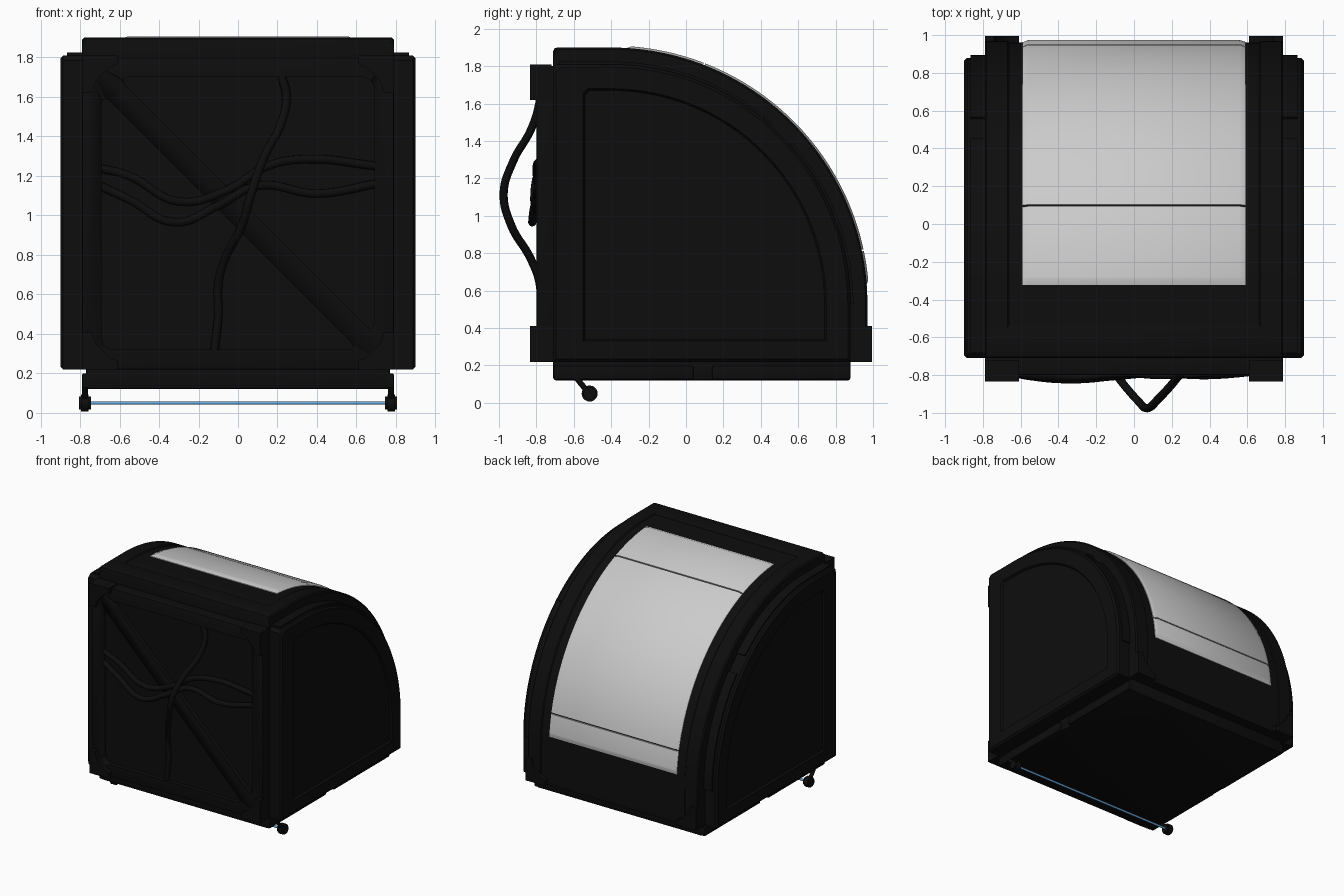
import bpy, bmesh
from math import sin, cos, radians
from mathutils import Vector

cube = bpy.data.objects.get("Cube")
if cube:
    bpy.data.objects.remove(cube)


def material(name, rgb):
    m = bpy.data.materials.new(name)
    m.use_nodes = True
    m.diffuse_color = (*rgb, 1)
    m.node_tree.nodes["Principled BSDF"].inputs["Base Color"].default_value = (*rgb, 1)
    return m


BLACK = material("black", (0.004, 0.004, 0.004))
PALE = material("pale grey", (0.6, 0.6, 0.6))
BLUE = material("light blue", (0.13, 0.38, 0.7))
CY, CZ = -0.4, 0.53          # centre of the rounded back
FLOOR = 0.22
SIDES = (("left", 1), ("right", -1))


def finish(name, bm, mat):
    bmesh.ops.recalc_face_normals(bm, faces=bm.faces)
    me = bpy.data.meshes.new(name)
    bm.to_mesh(me)
    bm.free()
    me.materials.append(mat)
    ob = bpy.data.objects.new(name, me)
    bpy.context.collection.objects.link(ob)
    bpy.ops.object.select_all(action='DESELECT')
    ob.select_set(True)
    bpy.context.view_layer.objects.active = ob
    bpy.ops.object.shade_smooth_by_angle(angle=radians(35))
    return ob


def loft(name, loops, axis="x", mat=BLACK):
    """Skin profiles of equal length, each given with its place on the axis."""
    bm = bmesh.new()
    rings = []
    for pts, d in loops:
        rings.append([bm.verts.new((d, a, b) if axis == "x" else (a, d, b)) for a, b in pts])
    for r, q in zip(rings, rings[1:]):
        for i in range(len(r)):
            j = (i + 1) % len(r)
            bm.faces.new((r[i], r[j], q[j], q[i]))
    bm.faces.new(rings[0])
    bm.faces.new(rings[-1])
    return finish(name, bm, mat)


def box(name, lo, hi, bevel=0.012, mat=BLACK):
    bm = bmesh.new()
    bmesh.ops.create_cube(bm, size=1)
    for v in bm.verts:
        v.co = [l + (c + 0.5) * (h - l) for c, l, h in zip(v.co, lo, hi)]
    bmesh.ops.bevel(bm, geom=bm.edges[:], offset=bevel, segments=2, profile=0.5, affect='EDGES')
    return finish(name, bm, mat)


def arc(r, start, end, n=40):
    angles = [radians(start + (end - start) * i / n) for i in range(n + 1)]
    return [(CY + r * cos(a), CZ + r * sin(a)) for a in angles]


def arch(r, front, bottom, c=0.025):
    """Side outline: straight front, flat top, rounded back."""
    top = CZ + r
    return [(front, bottom), (front, top - c), (front + c, top)] + arc(r, 90, 0) + [(CY + r, bottom)]


def tube(name, pts, radius, mat=BLACK):
    cu = bpy.data.curves.new(name, 'CURVE')
    cu.dimensions = '3D'
    cu.bevel_depth, cu.bevel_resolution, cu.resolution_u = radius, 3, 8
    cu.use_fill_caps = True
    sp = cu.splines.new('BEZIER')
    sp.bezier_points.add(len(pts) - 1)
    for p, co in zip(sp.bezier_points, pts):
        p.co = co
        p.handle_left_type = p.handle_right_type = 'AUTO'
    cu.materials.append(mat)
    ob = bpy.data.objects.new(name, cu)
    bpy.context.collection.objects.link(ob)
    bpy.ops.object.select_all(action='DESELECT')
    ob.select_set(True)
    bpy.context.view_layer.objects.active = ob
    bpy.ops.object.convert(target='MESH')
    bpy.ops.object.shade_smooth()


# Main shell, header beam and base
loft("core_shell", [(arch(1.362, -0.69, FLOOR), x) for x in (-0.69, 0.69)])
box("header_beam", (-0.79, -0.71, 1.7), (0.79, -0.53, 1.9), 0.02)
box("base", (-0.77, -0.71, 0.12), (0.77, 0.88, 0.26), 0.015)

for side, s in SIDES:
    # Curved rails along both edges of the shell
    loft(side + "_rail", [(arch(r, -0.71, FLOOR), s * x) for r, x in
         ((1.36, 0.66), (1.37, 0.67), (1.37, 0.78), (1.36, 0.79))])

    # Side panel with a sunken middle
    steps = ((1.28, -0.71, 0.22, 0.77), (1.28, -0.71, 0.22, 0.885), (1.265, -0.695, 0.235, 0.9),
             (1.15, -0.55, 0.33, 0.9), (1.14, -0.54, 0.34, 0.885))
    loft(side + "_side_panel", [(arch(r, f, b), s * x) for r, f, b, x in steps])

    # Trim strips over the side panel, with a gap, and along the base
    for part, a, b in (("upper", 90, 48.6), ("lower", 41.7, 0)):
        outline = arc(1.295, a, b, 20) + arc(1.27, b, a, 20)
        if part == "upper":
            outline = [(-0.68, CZ + 1.27), (-0.68, CZ + 1.295)] + outline
        loft(side + "_" + part + "_trim", [(outline, s * x) for x in (0.78, 0.865)])
    for part, a, b in (("front", -0.71, 0.04), ("back", 0.14, 0.88)):
        xs = sorted((s * 0.7, s * 0.79))
        box(side + "_" + part + "_base_strip", (xs[0], a, 0.125), (xs[1], b, 0.2), 0.01)

    # Corner brackets: two at the front, one at the back
    corner = [(0.79, 0), (0.61, 0), (0.61, 0.045), (0.65, 0.06), (0.72, 0.13), (0.74, 0.19), (0.79, 0.19)]
    for part, z, up, y0, y1 in (("front_top", 1.81, -1, -0.835, -0.72),
                                ("front_bottom", FLOOR, 1, -0.835, -0.72),
                                ("back", FLOOR, 1, 0.93, 0.995)):
        loft(side + "_" + part + "_bracket",
             [([(s * x, z + up * h) for x, h in corner], y) for y in (y0, y1)], "y")

# Front frame with two rounded triangular recesses beside a diagonal brace
frame = box("front_frame", (-0.79, -0.8, FLOOR), (0.79, -0.68, 1.8), 0.01)
for tri in (((-0.69, 0.32), (-0.69, 1.62), (0.61, 0.32)), ((0.69, 1.7), (0.69, 0.4), (-0.61, 1.7))):
    cutter = loft("recess_cutter", [(tri, -0.9), (tri, -0.765)], "y")
    cutter.hide_render = True
    bm = bmesh.new()
    bm.from_mesh(cutter.data)
    edges = [e for e in bm.edges if abs(e.verts[0].co.y - e.verts[1].co.y) > 0.1]
    bmesh.ops.bevel(bm, geom=edges, offset=0.06, segments=4, profile=0.5, affect='EDGES')
    bmesh.ops.recalc_face_normals(bm, faces=bm.faces)
    bm.to_mesh(cutter.data)
    bm.free()
    mod = frame.modifiers.new("recess", 'BOOLEAN')
    mod.object, mod.operation, mod.solver = cutter, 'DIFFERENCE', 'EXACT'
    bpy.context.view_layer.objects.active = frame
    bpy.ops.object.modifier_apply(modifier=mod.name)
    bpy.data.objects.remove(cutter)


# Pale curved cover in three sections with chamfered outer edges
def cover_section(r, a, b, first, last):
    outer = arc(r, a - 1.3 * first, b + 1.3 * last, 32)
    start = arc(min(r, 1.367), a, a, 1)[:1]
    end = arc(min(r, 1.367), b, b, 1)[:1]
    return start + outer + end + arc(1.34, b, a, 32)


for name, a, b, first, last in (("cover_top", 86.8, 69, 1, 0), ("cover_middle", 68.6, 12.2, 0, 0),
                                ("cover_bottom", 11.8, 4, 0, 1)):
    loft(name, [(cover_section(r, a, b, first, last), x) for r, x in
         ((1.367, -0.59), (1.38, -0.56), (1.38, 0.56), (1.367, 0.59))], mat=PALE)

# Cables hanging over the front
tube("upright_cable", [(0.22, -0.775, 1.71), (0.245, -0.785, 1.6), (0.22, -0.825, 1.47), (0.13, -0.925, 1.29),
                       (0.07, -0.975, 1.12), (0.02, -0.935, 0.95), (-0.07, -0.83, 0.77),
                       (-0.1, -0.785, 0.65), (-0.1, -0.775, 0.5), (-0.12, -0.775, 0.31)], 0.022)
tube("upper_cross_cable", [(-0.7, -0.775, 1.24), (-0.55, -0.8, 1.2), (-0.3, -0.81, 1.07), (-0.05, -0.79, 1.13),
                           (0.15, -0.8, 1.25), (0.35, -0.79, 1.285), (0.7, -0.775, 1.25)], 0.022)
tube("lower_cross_cable", [(-0.7, -0.775, 1.15), (-0.55, -0.805, 1.08), (-0.32, -0.822, 0.965), (-0.1, -0.805, 1.05),
                           (0.1, -0.79, 1.15), (0.4, -0.8, 1.11), (0.7, -0.775, 1.16)], 0.022)

# Light bar under the front, carried by an arm and a round knob at each end
tube("light_bar", [(-0.77, -0.515, 0.05), (0.77, -0.515, 0.05)], 0.009, BLUE)
for side, s in SIDES:
    tube(side + "_bar_arm", [(s * 0.775, -0.59, 0.14), (s * 0.775, -0.555, 0.095), (s * 0.775, -0.515, 0.05)], 0.016)
    for name, r, x0, x1 in (("knob", 0.043, 0.758, 0.795), ("knob_rim", 0.034, 0.745, 0.805)):
        ring = [(-0.515 + r * cos(radians(t)), 0.05 + r * sin(radians(t))) for t in range(0, 360, 18)]
        loft(side + "_" + name, [(ring, s * x0), (ring, s * x1)])
